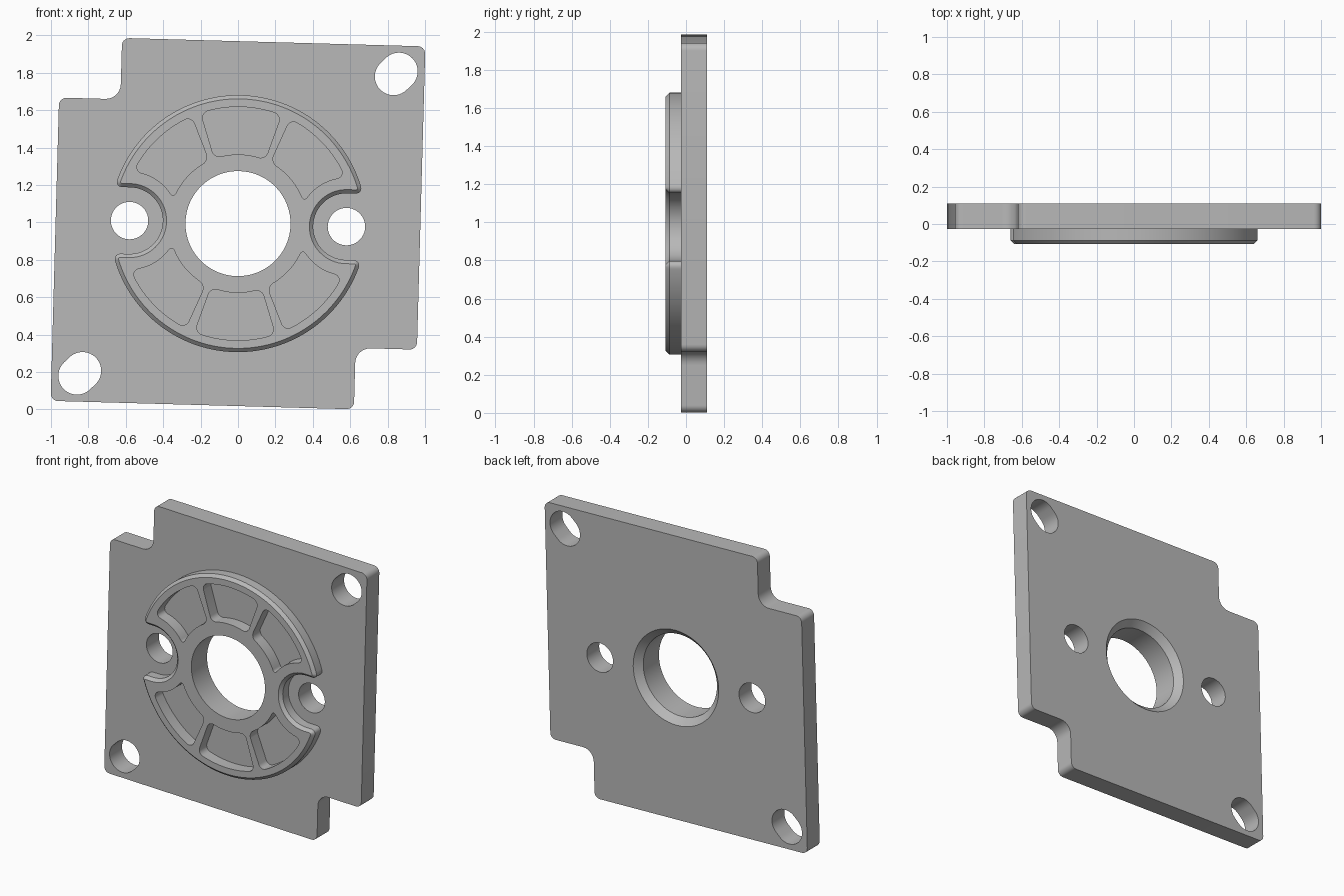
import bpy, bmesh, math
from mathutils import Vector as V

if "Cube" in bpy.data.objects:
    bpy.data.objects.remove(bpy.data.objects["Cube"])

TILT, CZ = math.radians(1.59), 0.993            # whole part leans slightly clockwise
BACK, FACE, TOP = 0.109, -0.026, -0.107         # plate back, plate front, boss front
H, N = 0.975, 0.647                             # plate half size, notch position
BORE, BOSS, SLOT, HOLE_X = 0.281, 0.687, 0.178, 0.58

metal = bpy.data.materials.new("grey metal")
metal.diffuse_color = (0.48, 0.48, 0.48, 1)
metal.use_nodes = True
metal.node_tree.nodes["Principled BSDF"].inputs["Base Color"].default_value = metal.diffuse_color


def polar(r, deg):
    return V((r * math.cos(math.radians(deg)), r * math.sin(math.radians(deg))))


def arc(c, r, a, b, n=48):
    return [V(c) + polar(r, a + (b - a) * i / n) for i in range(n + 1)]


def circle(c, r, n=64):
    return arc(c, r, 0, 360, n)[:-1]


def trim(seg, d0, d1):
    """Shorten a polyline by d0 at its start and d1 at its end."""
    for d in (d0, d1):
        seg = list(seg)
        while (seg[1] - seg[0]).length <= d + 1e-4:
            d -= (seg[1] - seg[0]).length
            seg.pop(0)
            if d < 0:
                d = 0
        seg[0] = seg[0] + (seg[1] - seg[0]).normalized() * d
        seg.reverse()
    return seg


def rounded(segs, radii, n=7):
    """Join polylines end to end, rounding the corner at the end of each."""
    cut = [trim(s, radii[i - 1], radii[i]) for i, s in enumerate(segs)]
    out = []
    for i, s in enumerate(cut):
        out += s
        p, q, c = s[-1], cut[(i + 1) % len(cut)][0], segs[i][-1]
        a, b = p.lerp(c, 0.55), q.lerp(c, 0.55)
        for k in range(1, n):
            t = k / n
            u = 1 - t
            out.append(p * u**3 + a * 3 * u * u * t + b * 3 * u * t * t + q * t**3)
    return out


def inset(pts, d):
    """Move a counter-clockwise outline inward by d."""
    res = []
    for i, p in enumerate(pts):
        t = (pts[(i + 1) % len(pts)] - pts[i - 1]).normalized()
        res.append(p + V((-t.y, t.x)) * d)
    return res


def flip(pts, sx, sz):
    return [V((p.x * sx, p.y * sz)) for p in pts]


def solid(name, loops):
    """Each loop is a list of (y, points) sections; caps are filled with holes."""
    bm = bmesh.new()
    caps = ([], [])
    c, s = math.cos(TILT), math.sin(TILT)
    for sections in loops:
        rings = [[bm.verts.new((p.x * c + p.y * s, y, CZ - p.x * s + p.y * c)) for p in pts]
                 for y, pts in sections]
        n = len(rings[0])
        for r0, r1 in zip(rings, rings[1:]):
            for i in range(n):
                j = (i + 1) % n
                bm.faces.new((r0[i], r0[j], r1[j], r1[i]))
        for cap, ring in zip(caps, (rings[0], rings[-1])):
            cap += [bm.edges.get((ring[i], ring[(i + 1) % n])) for i in range(n)]
    for cap, ny in zip(caps, (-1, 1)):
        bmesh.ops.triangle_fill(bm, use_beauty=True, edges=cap, normal=(0, ny, 0))
    bmesh.ops.recalc_face_normals(bm, faces=bm.faces)
    me = bpy.data.meshes.new(name)
    bm.to_mesh(me)
    bm.free()
    me.materials.append(metal)
    ob = bpy.data.objects.new(name, me)
    bpy.context.collection.objects.link(ob)
    bpy.ops.object.select_all(action='DESELECT')
    ob.select_set(True)
    bpy.context.view_layer.objects.active = ob
    bpy.ops.object.shade_smooth_by_angle(angle=math.radians(28))
    return ob


# Plate: square with two notched corners, slotted corner holes, bolt holes, chamfered bore
corners = [(H, H), (-N, H), (-N, N), (-H, N), (-H, -H), (N, -H), (N, -N), (H, -N)]
radii = [0.04, 0.04, 0.08, 0.04] * 2
pts = [V(p) for p in corners]
outline = rounded([[pts[i - 1], pts[i]] for i in range(8)], radii)
loops = [[(FACE, outline), (BACK, outline)]]
for sg in (1, -1):
    k, d = 0.8235 * sg, 0.02 / math.sqrt(2)
    slot = arc((k + d, k + d), 0.1, -45, 135, 24) + arc((k - d, k - d), 0.1, 135, 315, 24)
    bolt = circle((HOLE_X * sg, 0), 0.1, 48)
    loops += [[(FACE, q), (BACK, q)] for q in (slot, bolt)]
bore = circle((0, 0), BORE)
loops.append([(FACE, bore), (BACK - 0.045, bore), (BACK, circle((0, 0), BORE + 0.045))])
solid("plate", loops)

# Boss outline: disc with a round-ended slot on either side
a = math.degrees(math.asin(SLOT / BOSS))
end = BOSS * math.cos(math.radians(a))
left = [V((-end, SLOT))] + arc((-HOLE_X, 0), SLOT, 90, -90, 32) + [V((-end, -SLOT))]
outer = rounded([arc((0, 0), BOSS, a, 180 - a, 72), left,
                 arc((0, 0), BOSS, 180 + a, 360 - a, 72), flip(left, -1, -1)], [0.04] * 4)

# Pockets: one middle and two side pockets above, mirrored below
R1, R0, W = 0.624, 0.37, 0.262


def meet(r):
    """Angle at which radius r meets the wall around the bolt slot."""
    return math.degrees(math.acos((r * r + HOLE_X**2 - W * W) / (2 * HOLE_X * r)))


def about_hole(p):
    return math.degrees(math.atan2(p.y, p.x - HOLE_X))


middle = rounded([arc((0, 0), R1, 69.8, 110.2), [polar(R1, 110.2), polar(R0, 111.5)],
                  arc((0, 0), R0, 111.5, 68.5), [polar(R0, 68.5), polar(R1, 69.8)]], [0.04] * 4)
m1, m0 = meet(R1), meet(R0)
side = rounded([arc((0, 0), R1, m1, 65), [polar(R1, 65), polar(R0, 63.5)],
                arc((0, 0), R0, 63.5, m0),
                arc((HOLE_X, 0), W, about_hole(polar(R0, m0)), about_hole(polar(R1, m1)))],
               [0.04, 0.04, 0.035, 0.05])
pockets = [flip(middle, 1, sz) for sz in (1, -1)]
pockets += [flip(side, sx, sz) for sx in (1, -1) for sz in (1, -1)]

loops = [[(TOP, inset(outer, 0.02)), (TOP + 0.02, outer), (FACE, outer)]]
loops += [[(TOP, q), (FACE, q)] for q in pockets + [bore]]
solid("boss", loops)
